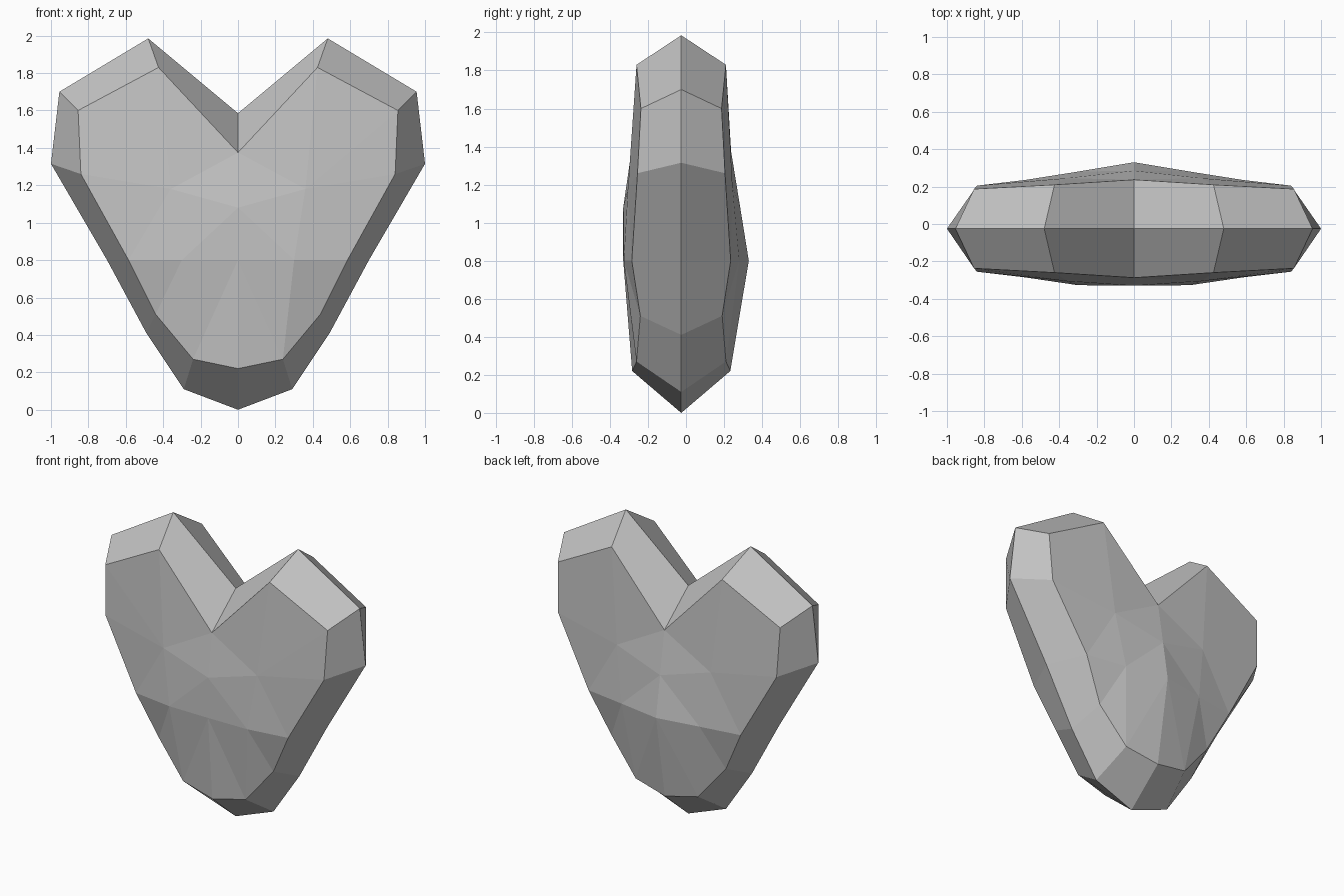
import bpy
import bmesh

cube = bpy.data.objects.get("Cube")
if cube:
    bpy.data.objects.remove(cube, do_unlink=True)

MID_Y = -0.025

# Half outline of the heart (x, z), from bottom tip round to the valley
outline = [(0, 0), (.29, .11), (.49, .41), (.70, .80),
           (1, 1.315), (.955, 1.70), (.48, 1.985), (0, 1.585)]
# Bevelled edge of each broad face (x, z, distance from the middle plane)
rim = [(0, .22, .258), (.24, .27, .235), (.44, .51, .215), (.585, .80, .26),
       (.84, 1.26, .23), (.855, 1.60, .212), (.425, 1.83, .235), (0, 1.375, .262)]
# Swollen centre: low middle, high middle, low side, high side (x, z)
centre = [(0, .80), (0, 1.08), (.30, .80), (.36, 1.18)]
front_bulge = [.305, .305, .302, .28]
back_bulge = [.355, .31, .305, .27]

bm = bmesh.new()
edge = [bm.verts.new((x, MID_Y, z)) for x, z in outline]


def broad_side(side, bulge):
    """One half face with its bevel; side is -1 for front, 1 for back."""
    r = [bm.verts.new((x, MID_Y + side * d, z)) for x, z, d in rim]
    low, high, low_side, high_side = [
        bm.verts.new((x, MID_Y + side * d, z)) for (x, z), d in zip(centre, bulge)]

    def face(*verts):
        bm.faces.new(verts if side < 0 else verts[::-1])

    # Bevel between the outline and the broad face
    for i in range(len(r) - 1):
        face(edge[i], edge[i + 1], r[i + 1], r[i])
    # Lower facets
    face(low, r[0], r[1])
    face(low, r[1], low_side)
    face(low_side, r[1], r[2])
    face(low_side, r[2], r[3])
    # Middle facets
    face(high, low, low_side)
    face(high, low_side, high_side)
    face(low_side, r[3], high_side)
    face(high, high_side, r[7])
    # Lobe facets fan out from the high side point
    for i in range(3, 7):
        face(high_side, r[i], r[i + 1])


broad_side(-1, front_bulge)
broad_side(1, back_bulge)

mesh = bpy.data.meshes.new("faceted_heart")
bm.to_mesh(mesh)
bm.free()

# Plain grey stone
grey = bpy.data.materials.new("grey")
grey.use_nodes = True
colour = (.55, .55, .55, 1)
grey.diffuse_color = colour
grey.node_tree.nodes["Principled BSDF"].inputs["Base Color"].default_value = colour
mesh.materials.append(grey)

heart = bpy.data.objects.new("faceted_heart", mesh)
bpy.context.collection.objects.link(heart)
mirror = heart.modifiers.new("other_half", 'MIRROR')
mirror.use_axis[0] = True
mirror.merge_threshold = .001
